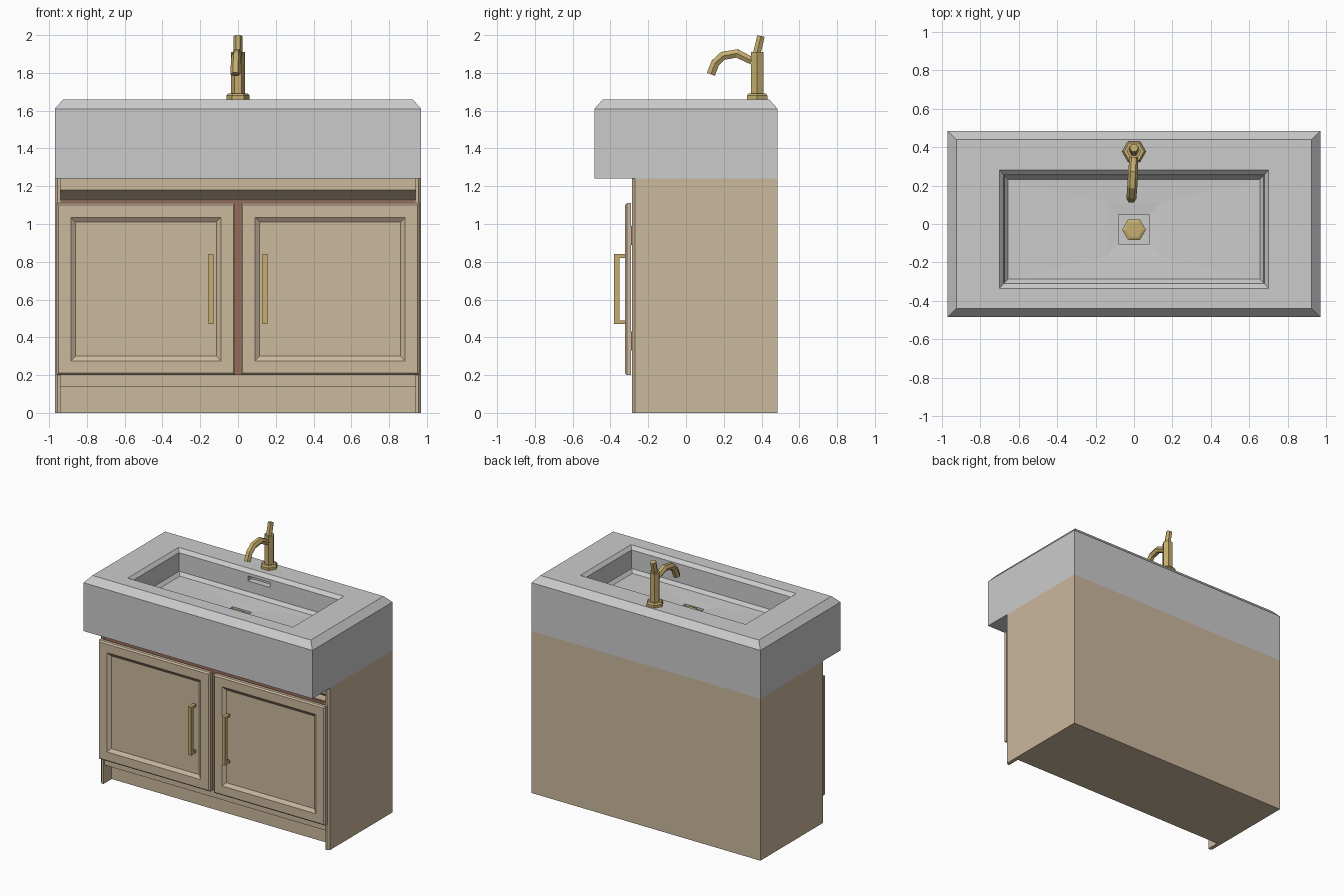
import bpy, bmesh, math
from mathutils import Vector

if "Cube" in bpy.data.objects:
    bpy.data.objects.remove(bpy.data.objects["Cube"])


def material(name, rgb):
    m = bpy.data.materials.new(name)
    m.diffuse_color = (*rgb, 1)
    m.use_nodes = True
    m.node_tree.nodes["Principled BSDF"].inputs["Base Color"].default_value = m.diffuse_color
    return m


WOOD = material("wood", (0.60, 0.48, 0.34))
BRASS = material("brass", (0.56, 0.42, 0.16))
INNER = material("inner_wood", (0.32, 0.15, 0.10))


def loft(name, rings, mat=None):
    """Closed solid: bridge successive rings of points and cap both ends."""
    bm = bmesh.new()
    loops = [[bm.verts.new(p) for p in r] for r in rings]
    n = len(loops[0])
    for a, b in zip(loops, loops[1:]):
        for i in range(n):
            bm.faces.new((a[i], a[(i + 1) % n], b[(i + 1) % n], b[i]))
    bm.faces.new(loops[0])
    bm.faces.new(loops[-1])
    bmesh.ops.recalc_face_normals(bm, faces=bm.faces[:])
    me = bpy.data.meshes.new(name)
    bm.to_mesh(me)
    bm.free()
    ob = bpy.data.objects.new(name, me)
    bpy.context.collection.objects.link(ob)
    if mat:
        me.materials.append(mat)
    return ob


def rect_z(x, y0, y1, z):
    return [(-x, y0, z), (x, y0, z), (x, y1, z), (-x, y1, z)]


def rect_y(x0, x1, z0, z1, inset, y):
    x0, x1, z0, z1 = x0 + inset, x1 - inset, z0 + inset, z1 - inset
    return [(x0, y, z0), (x1, y, z0), (x1, y, z1), (x0, y, z1)]


def box(name, x0, x1, y0, y1, z0, z1, mat=None):
    return loft(name, [rect_y(x0, x1, z0, z1, 0, y) for y in (y0, y1)], mat)


def extrude_x(name, profile, x0, x1, mat=None):
    return loft(name, [[(x, y, z) for y, z in profile] for x in (x0, x1)], mat)


def hex_tube(name, path, radii, mat=BRASS):
    """Six-sided sweep along a path lying close to the yz plane."""
    pts = [Vector(p) for p in path]
    rings = []
    for i, p in enumerate(pts):
        t = (pts[min(i + 1, len(pts) - 1)] - pts[max(i - 1, 0)]).normalized()
        v = t.cross(Vector((1, 0, 0))).normalized()
        u = v.cross(t)
        rings.append([p + radii[i] * (u * math.cos(k * math.pi / 3) + v * math.sin(k * math.pi / 3))
                      for k in range(6)])
    return loft(name, rings, mat)


# Sink block: chamfered rim, basin and shallow drain dip in one loft
sink = loft("sink", [
    rect_z(0.97, -0.485, 0.485, 1.24),
    rect_z(0.97, -0.485, 0.485, 1.61),
    rect_z(0.925, -0.44, 0.44, 1.66),
    rect_z(0.70, -0.335, 0.28, 1.66),
    rect_z(0.678, -0.31, 0.255, 1.635),
    rect_z(0.675, -0.307, 0.252, 1.495),
    rect_z(0.655, -0.287, 0.232, 1.47),
    rect_z(0.145, -0.17, 0.115, 1.465),
    rect_z(0.08, -0.105, 0.05, 1.46),
    rect_z(0.08, -0.105, 0.05, 1.445),
])

# Overflow slot in the back wall of the basin
slot = box("overflow_cutter", -0.095, 0.095, 0.2, 0.30, 1.575, 1.612)
slot.hide_render = True
slot.hide_viewport = True
cut = sink.modifiers.new("overflow", 'BOOLEAN')
cut.operation = 'DIFFERENCE'
cut.solver = 'EXACT'
cut.object = slot

# Drain plug
hex_tube("drain", [(0, -0.03, 1.44), (0, -0.03, 1.465), (0, -0.03, 1.472)], [0.062, 0.062, 0.045])

# Cabinet carcass: recessed toe kick below, finger groove above the doors
extrude_x("cabinet_body", [
    (0.485, 0), (-0.185, 0), (-0.185, 0.14), (-0.272, 0.14), (-0.272, 1.13),
    (-0.20, 1.13), (-0.272, 1.18), (-0.272, 1.24), (0.485, 1.24)], -0.94, 0.94, WOOD)
box("inner_frame", -0.94, 0.94, -0.28, -0.265, 0.2, 1.125, INNER)

for s, side in ((-1, "left"), (1, "right")):
    # Side panel with a chamfered front edge
    plan = [(0.94, -0.285), (0.955, -0.285), (0.97, -0.27), (0.97, 0.485), (0.94, 0.485)]
    loft(side + "_side_panel", [[(s * x, y, z) for x, y in plan] for z in (0, 1.24)], WOOD)

    # Door with bevelled edge and sunken panel
    x0, x1 = sorted((s * 0.015, s * 0.96))
    loft(side + "_door", [rect_y(x0, x1, 0.2, 1.11, i, y) for i, y in (
        (0, -0.29), (0, -0.313), (0.01, -0.323), (0.075, -0.323), (0.10, -0.305))], WOOD)

    # Hinges
    for k, z in (("lower", 0.33), ("upper", 0.89)):
        hx0, hx1 = sorted((s * 0.87, s * 0.955))
        box(f"{side}_{k}_hinge", hx0, hx1, -0.293, -0.28, z, z + 0.1, INNER)

    # Bar handle
    extrude_x(side + "_handle", [
        (-0.32, 0.47), (-0.38, 0.47), (-0.38, 0.84), (-0.32, 0.84),
        (-0.32, 0.82), (-0.352, 0.82), (-0.352, 0.49), (-0.32, 0.49)],
        s * 0.143 - 0.013, s * 0.143 + 0.013, BRASS)

# Tap: base, column, curved spout and lever
Y = 0.377
hex_tube("tap_base", [(0, Y, 1.655), (0, Y, 1.68), (0, Y, 1.692)], [0.062, 0.062, 0.052])
hex_tube("tap_column", [(0, Y, 1.685), (0, Y, 1.91)], [0.037, 0.037])
hex_tube("tap_spout", [
    (0, 0.36, 1.858), (-0.005, 0.27, 1.903), (-0.009, 0.195, 1.89),
    (-0.012, 0.155, 1.852), (-0.014, 0.132, 1.793)], [0.022, 0.026, 0.026, 0.026, 0.026])
hex_tube("tap_lever", [(0, 0.373, 1.895), (0, 0.397, 1.995)], [0.023, 0.023])
